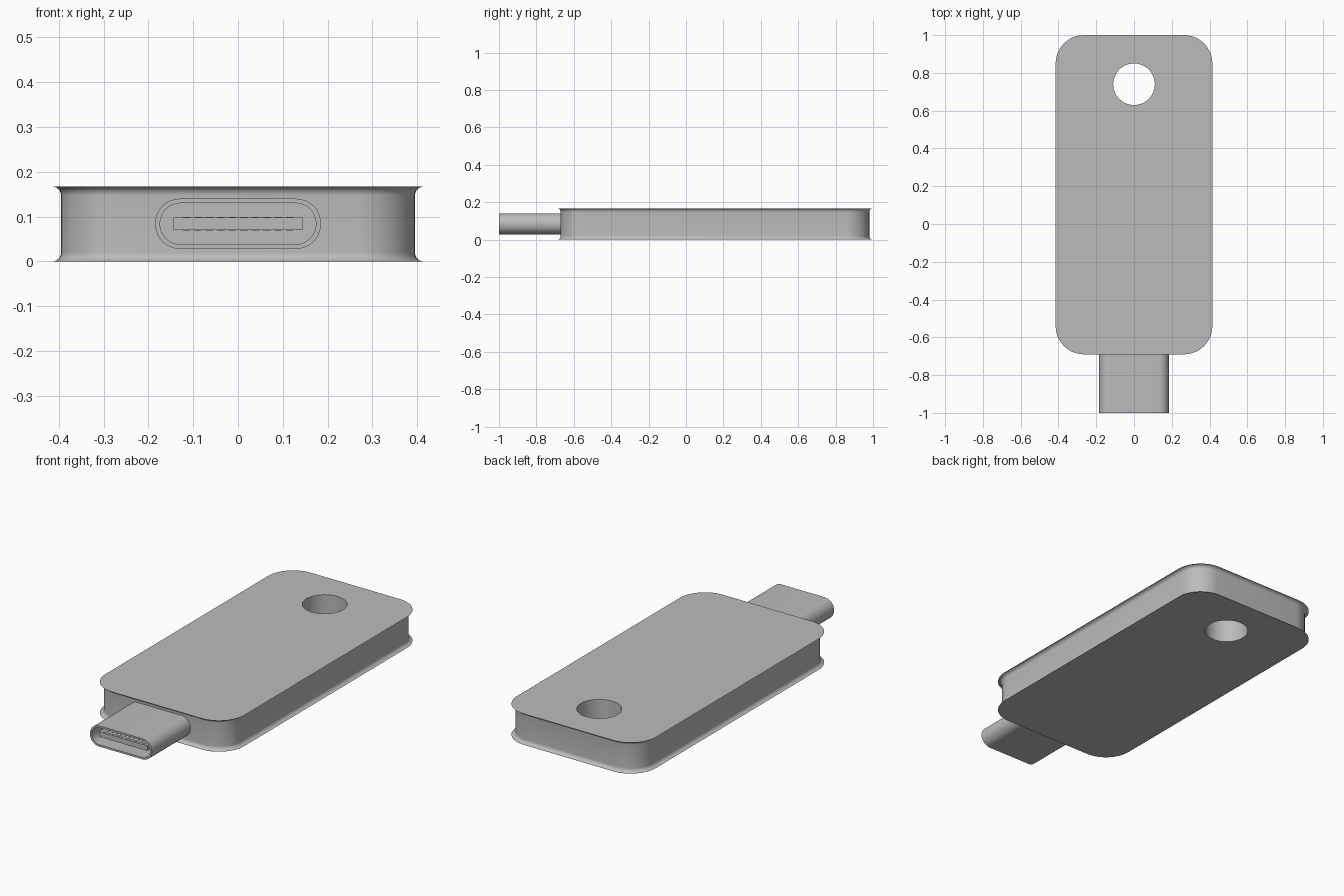
import bpy, bmesh, math

if "Cube" in bpy.data.objects:
    bpy.data.objects.remove(bpy.data.objects["Cube"])

grey = bpy.data.materials.new("light_grey")
grey.diffuse_color = (0.5, 0.5, 0.5, 1)
grey.use_nodes = True
grey.node_tree.nodes["Principled BSDF"].inputs["Base Color"].default_value = grey.diffuse_color


def outline(hw, hh, r, n=12):
    """Points of a rounded rectangle, counter-clockwise."""
    pts = []
    for q, (sx, sy) in enumerate([(1, 1), (-1, 1), (-1, -1), (1, -1)]):
        for i in range(n + 1):
            a = math.pi / 2 * (q + i / n)
            pts.append((sx * (hw - r) + r * math.cos(a), sy * (hh - r) + r * math.sin(a)))
    return pts


def loft(name, rings):
    """Skin a list of 3D rings and cap both ends."""
    bm = bmesh.new()
    loops = [[bm.verts.new(p) for p in ring] for ring in rings]
    for a, b in zip(loops, loops[1:]):
        for i in range(len(a)):
            j = (i + 1) % len(a)
            bm.faces.new((a[i], a[j], b[j], b[i]))
    bm.faces.new(loops[0][::-1])
    bm.faces.new(loops[-1])
    bmesh.ops.remove_doubles(bm, verts=bm.verts, dist=1e-5)
    bmesh.ops.recalc_face_normals(bm, faces=bm.faces)
    mesh = bpy.data.meshes.new(name)
    bm.to_mesh(mesh)
    bm.free()
    mesh.materials.append(grey)
    ob = bpy.data.objects.new(name, mesh)
    bpy.context.collection.objects.link(ob)
    return ob


def activate(ob):
    bpy.ops.object.select_all(action='DESELECT')
    ob.select_set(True)
    bpy.context.view_layer.objects.active = ob


def smooth(ob):
    activate(ob)
    bpy.ops.object.shade_smooth_by_angle(angle=math.radians(30))


def box(name, x, y0, y1, z0, z1, hw):
    return loft(name, [[(x - hw, y0, z), (x + hw, y0, z), (x + hw, y1, z), (x - hw, y1, z)]
                       for z in (z0, z1)])


# Body: rounded slab whose wall flares out to thin lips at top and bottom
H, FIL, YC = 0.167, 0.02, 0.155
arc = [(FIL * math.sin(a), FIL * (1 - math.cos(a)))
       for a in (math.pi / 2 * i / 8 for i in range(9))]
profile = arc + [(d, H - z) for d, z in reversed(arc)]
body = loft("body", [[(x, y + YC, z) for x, y in outline(0.415 - d, 0.845 - d, 0.15 - d)]
                     for d, z in profile])

# Keyring hole
bpy.ops.mesh.primitive_cylinder_add(vertices=64, radius=0.11, depth=1, location=(0, 0.74, 0.08))
cutter = bpy.context.object
cutter.name = "hole_cutter"
cutter.hide_render = True
cutter.data.materials.append(grey)
activate(body)
mod = body.modifiers.new("hole", 'BOOLEAN')
mod.operation, mod.solver, mod.object = 'DIFFERENCE', 'EXACT', cutter
bpy.ops.object.modifier_apply(modifier="hole")
bpy.data.objects.remove(cutter)
smooth(body)

# Connector shell: hollow capsule-shaped tube
ZC = 0.084
sections = [(-0.66, 0.185, 0.056), (-1.0, 0.185, 0.056), (-1.0, 0.174, 0.046), (-0.72, 0.174, 0.046)]
shell = loft("connector_shell", [[(x, y, z + ZC) for x, z in outline(hw, r, r - 0.0005)]
                                 for y, hw, r in sections])
smooth(shell)

# Tongue inside the shell, with contacts on both faces
box("tongue", 0, -0.98, -0.715, ZC - 0.014, ZC + 0.014, 0.144)
for i in range(10):
    x = (i - 4.5) * 0.0256
    box("contact_top", x, -0.97, -0.73, ZC + 0.0135, ZC + 0.0155, 0.008)
    box("contact_bottom", x, -0.97, -0.73, ZC - 0.0155, ZC - 0.0135, 0.008)
